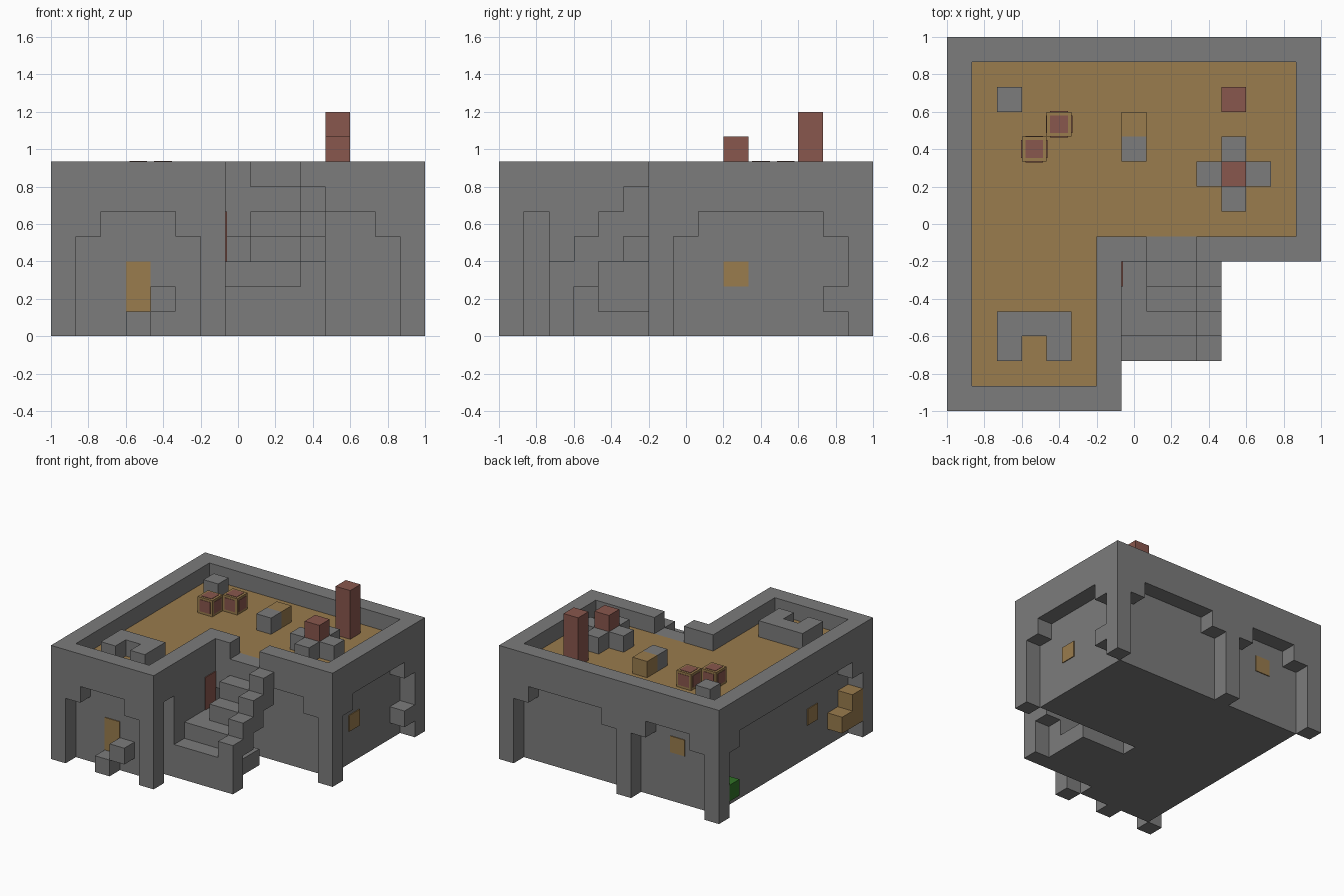
import bpy
import bmesh
from mathutils import Vector

default = bpy.data.objects.get("Cube")
if default:
    bpy.data.objects.remove(default)

UNIT = 2 / 15      # edge length of one building block
ROOF = 6           # roof deck level, in blocks
TOP = ROOF + 1     # parapet level
PLATE = 0.05       # thickness of painted plates, in blocks


def material(name, red, green, blue):
    mat = bpy.data.materials.new(name)
    mat.use_nodes = True
    colour = (red, green, blue, 1)
    mat.diffuse_color = colour
    mat.node_tree.nodes["Principled BSDF"].inputs["Base Color"].default_value = colour
    return mat


stone = material("grey stone", 0.2, 0.2, 0.2)
wood = material("brown wood", 0.32, 0.2, 0.075)
brick = material("red brick", 0.25, 0.095, 0.075)
leaf = material("green leaf", 0.03, 0.17, 0.02)


def build(name, mat, *boxes, deck=None):
    """Object made of boxes, each given as x, y and z ranges in blocks."""
    bm = bmesh.new()
    for ranges in boxes:
        made = bmesh.ops.create_cube(bm, size=1)
        low, high = (Vector(corner) for corner in zip(*ranges))
        for vert in made["verts"]:
            vert.co = low + (high - low) * 0.5 + (high - low) * vert.co
    if deck:
        bm.normal_update()
        for face in bm.faces:
            face.material_index = int(face.normal.z > 0.5)
    for vert in bm.verts:
        vert.co = (vert.co - Vector((7.5, 7.5, 0))) * UNIT
    mesh = bpy.data.meshes.new(name)
    bm.to_mesh(mesh)
    bm.free()
    mesh.materials.append(mat)
    if deck:
        mesh.materials.append(deck)
    obj = bpy.data.objects.new(name, mesh)
    bpy.context.collection.objects.link(obj)
    return obj


def cube(x, y, z, height=1):
    return (x, x + 1), (y, y + 1), (z, z + height)


# Recessed core of the two wings, with a wooden roof deck
build("main_wing_core", stone, ((1, 14), (7, 14), (0, ROOF)), deck=wood)
build("front_wing_core", stone, ((1, 6), (1, 7), (0, ROOF)), deck=wood)

# Overhanging lintel and parapet band
band = (5, TOP)
build("parapet", stone,
      ((0, 15), (14, 15), band),
      ((0, 1), (1, 14), band),
      ((0, 7), (0, 1), band),
      ((6, 7), (1, 7), band),
      ((7, 8), (6, 7), band),
      ((8, 10), (6, 7), (5, ROOF)),
      ((10, 15), (6, 7), band),
      ((14, 15), (7, 14), band))

# Corner posts and the solid wall beside the stairs
corners = [(0, 0), (6, 0), (0, 14), (6, 14), (14, 14), (14, 6), (6, 6)]
build("corner_posts", stone, *(cube(x, y, 0, 5) for x, y in corners))
build("stair_side_wall", stone, ((6, 7), (2, 6), (0, 5)))

# Brackets stepping in beneath the band at the ends of each bay
brackets = [cube(x, y, 4) for x, y in
            [(x, y) for y in (0, 14) for x in (1, 5)]
            + [(x, y) for y in (6, 14) for x in (7, 13)]
            + [(0, y) for y in (1, 13)]
            + [(14, y) for y in (7, 13)]]
build("bay_brackets", stone, *brackets)

# Stairs: bottom step, landing, turning flight and low undercroft
build("stair_landing", stone,
      ((7, 10), (2, 3), (0, 2)),
      ((7, 10), (3, 4), (0, 3)),
      ((7, 8), (4, 6), (0, 3)))
build("upper_steps", stone,
      *(((8, 10), (y, y + 1), (3, y)) for y in (4,)),
      ((8, 10), (5, 6), (3, 5)))
build("stair_undercroft", stone, ((8, 10), (4, 6), (0, 1)))

# Stepped stair railing, open beneath
build("stair_railing", stone, cube(10, 2, 0, 3),
      *(cube(10, y, y - 1, 2) for y in range(3, 6)))

# Painted door and window plates
build("front_door", wood, ((3, 4), (1 - PLATE, 1), (1, 3)))
build("back_window", wood, ((3, 4), (14, 14 + PLATE), (3, 4)))
build("left_window", wood, ((14, 14 + PLATE), (9, 10), (2, 3)))
build("right_window", wood, ((1 - PLATE, 1), (4, 5), (2, 3)))
build("landing_door", brick, ((7, 7 + PLATE), (5, 6), (3, 5)))

# Blocks standing in the wall recesses
build("door_step", stone, cube(3, 0, 0))
build("front_block", stone, cube(4, 0, 1))
build("left_block", stone, cube(14, 13, 1))
build("right_crates", wood, cube(0, 1, 1, 2), cube(0, 2, 1))
build("plant", leaf, cube(0, 13, 1))

# Roof furniture
build("roof_hearth", stone, ((2, 5), (3, 4), (ROOF, TOP)),
      cube(2, 2, ROOF), cube(4, 2, ROOF))
build("tall_chimney", brick, cube(11, 12, ROOF, 3))
build("short_chimney", brick, cube(11, 9, ROOF, 2))
build("chimney_buttresses", stone,
      *(cube(11 + dx, 9 + dy, ROOF) for dx, dy in
        [(-1, 0), (1, 0), (0, -1), (0, 1)]))
build("roof_stool", stone, cube(2, 12, ROOF))
build("bench_stone", stone, cube(7, 10, ROOF))
build("bench_wood", wood, cube(7, 11, ROOF))

# Wooden boxes with red patches on every exposed side
for name, x, y in (("inner_box", 4, 11), ("outer_box", 3, 10)):
    build(name, wood, cube(x, y, ROOF))
    center = (x + 0.5, y + 0.5, ROOF + 0.5)
    patches = []
    for axis in range(3):
        half = [0.36] * 3
        half[axis] = 0.5 + PLATE / 2
        patches.append([(c - h, c + h) for c, h in zip(center, half)])
    build(name + "_patches", brick, *patches)
